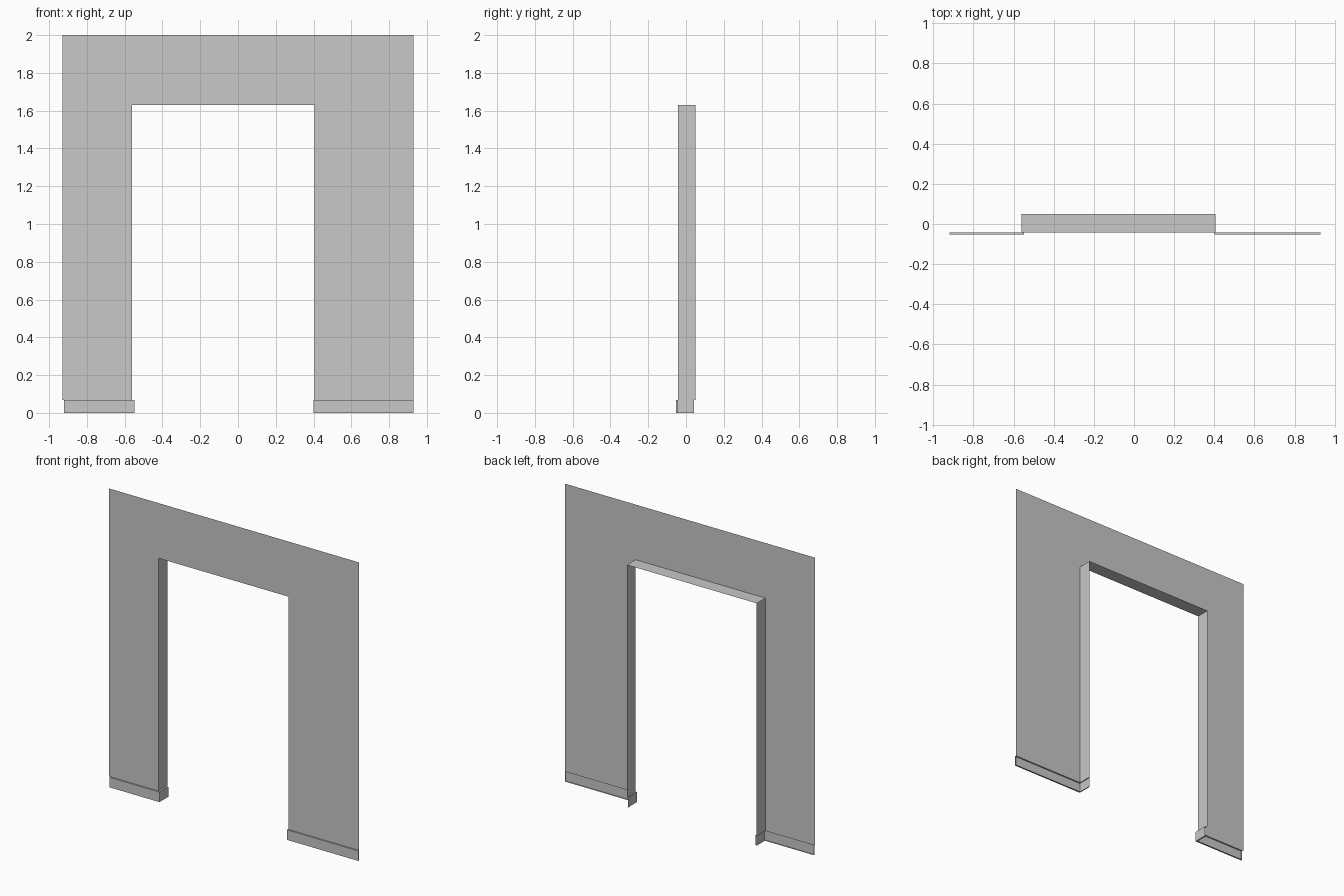
import bpy

if "Cube" in bpy.data.objects:
    bpy.data.objects.remove(bpy.data.objects["Cube"])

# One flat grey for the whole model
grey = bpy.data.materials.new("plain_grey")
grey.diffuse_color = (0.58, 0.58, 0.58, 1)
grey.use_nodes = True
grey.node_tree.nodes["Principled BSDF"].inputs["Base Color"].default_value = grey.diffuse_color

X0, X1 = -0.93, 0.93          # wall ends
L, R = -0.56, 0.405           # opening sides
HEAD, TOP = 1.63, 2.0         # opening head and wall top
BASE = 0.067                  # skirting height
FRONT, BACK = -0.042, 0.05    # wall face and back of the reveal


def make(name, verts, faces):
    mesh = bpy.data.meshes.new(name)
    mesh.from_pydata(verts, [], faces)
    mesh.materials.append(grey)
    obj = bpy.data.objects.new(name, mesh)
    bpy.context.collection.objects.link(obj)
    return obj


# Wall sheet: one arch-shaped face around the opening
outline = [(X0, BASE), (L, BASE), (L, HEAD), (R, HEAD), (R, BASE),
           (X1, BASE), (X1, TOP), (X0, TOP)]
make("wall_face", [(x, FRONT, z) for x, z in outline], [range(8)])

# Opening reveal: two jambs and the head
path = [(L, BASE), (L, HEAD), (R, HEAD), (R, BASE)]
verts = [(x, y, z) for y in (FRONT, BACK) for x, z in path]
make("opening_reveal", verts, [(i, i + 4, i + 5, i + 1) for i in range(3)])


# Skirting: front board turning into the opening, with thin top and bottom lips
def skirting(name, end, corner, lip):
    y0, y1 = -0.052, 0.042
    outer = [(end, y0), (corner, y0), (corner, y1)]
    inner = [(end, FRONT), (corner + lip, FRONT), (corner + lip, y1)]
    verts = [(x, y, z) for ring in (outer, inner) for z in (0, BASE) for x, y in ring]
    faces = []
    for i in range(2):
        faces += [(i, i + 1, i + 4, i + 3),       # board
                  (i + 3, i + 4, i + 10, i + 9),  # top lip
                  (i, i + 6, i + 7, i + 1)]       # bottom lip
    faces.append((0, 3, 9, 6))                    # outer end
    if lip > 0:                                   # keep normals outward on the right
        faces = [f[::-1] for f in faces]
    make(name, verts, faces)


skirting("skirting_left", -0.92, -0.547, -0.01)
skirting("skirting_right", 0.93, 0.40, 0.006)
